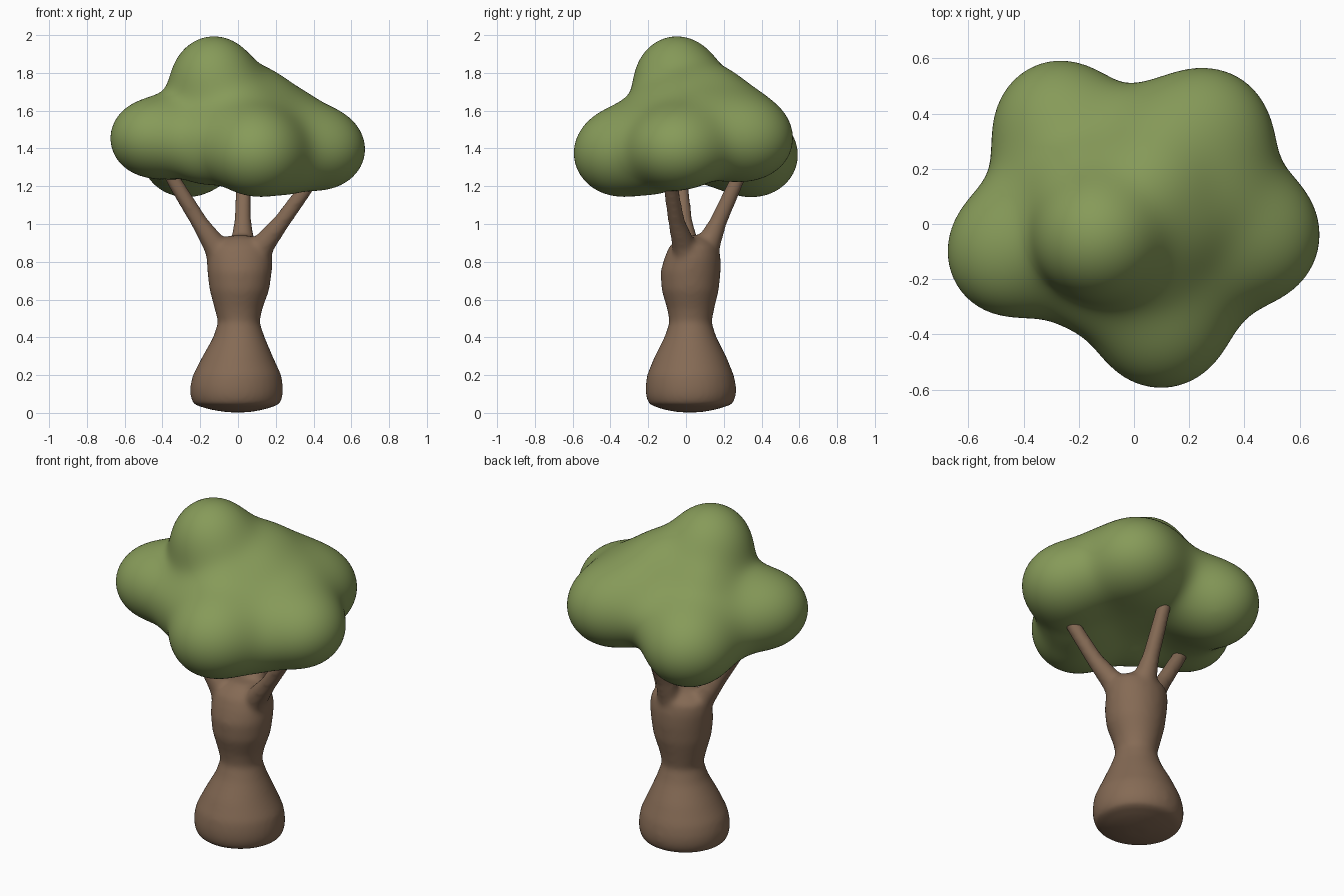
import bpy, bmesh, math
from mathutils import Vector


def finish(bm, name, color):
    bmesh.ops.recalc_face_normals(bm, faces=bm.faces[:])
    for f in bm.faces:
        f.smooth = True
    mesh = bpy.data.meshes.new(name)
    bm.to_mesh(mesh)
    bm.free()
    obj = bpy.data.objects.new(name, mesh)
    bpy.context.collection.objects.link(obj)
    mat = bpy.data.materials.new(name + "_color")
    mat.diffuse_color = (*color, 1)
    mesh.materials.append(mat)
    return obj


def loft(bm, rings):
    """Skin a list of closed point rings and cap both ends."""
    loops = [[bm.verts.new(p) for p in ring] for ring in rings]
    n = len(loops[0])
    for a, b in zip(loops, loops[1:]):
        for i in range(n):
            j = (i + 1) % n
            bm.faces.new((a[i], a[j], b[j], b[i]))
    bm.faces.new(loops[0][::-1])
    bm.faces.new(loops[-1])


def circle(n=32):
    return [(math.cos(2 * math.pi * i / n), math.sin(2 * math.pi * i / n)) for i in range(n)]


# Trunk sections: z, x min, x max, y min, y max
sections = [
    (0.003, -0.06, 0.06, -0.04, 0.08), (0.018, -0.15, 0.14, -0.12, 0.16),
    (0.045, -0.237, 0.222, -0.197, 0.247),
    (0.09, -0.253, 0.238, -0.213, 0.265), (0.14, -0.254, 0.239, -0.215, 0.266),
    (0.20, -0.240, 0.230, -0.207, 0.254), (0.30, -0.188, 0.184, -0.166, 0.213),
    (0.40, -0.132, 0.142, -0.115, 0.162), (0.48, -0.106, 0.115, -0.088, 0.136),
    (0.55, -0.124, 0.129, -0.10, 0.15), (0.65, -0.151, 0.166, -0.13, 0.174),
    (0.75, -0.163, 0.180, -0.135, 0.184), (0.82, -0.167, 0.183, -0.115, 0.184),
    (0.88, -0.16, 0.172, -0.09, 0.172), (0.92, -0.10, 0.125, -0.05, 0.13),
    (0.94, -0.04, 0.06, -0.01, 0.09),
]
bm = bmesh.new()
loft(bm, [[((a + b) / 2 + c * (b - a) / 2, (d + e) / 2 + s * (e - d) / 2, z)
           for c, s in circle()] for z, a, b, d, e in sections])

# Three branches: x, y, z, radius along each path
branches = [
    [(-0.06, 0.03, 0.76, 0.08), (-0.13, 0.005, 0.90, 0.062), (-0.205, -0.01, 1.01, 0.046),
     (-0.34, -0.03, 1.23, 0.041), (-0.39, -0.04, 1.33, 0.038)],
    [(0.07, 0.03, 0.76, 0.08), (0.14, -0.015, 0.90, 0.062), (0.23, -0.05, 1.01, 0.046),
     (0.36, -0.08, 1.19, 0.041), (0.43, -0.09, 1.30, 0.038)],
    [(0.02, 0.08, 0.76, 0.08), (0.025, 0.12, 0.90, 0.066), (0.025, 0.17, 1.01, 0.047),
     (0.03, 0.265, 1.22, 0.041), (0.03, 0.31, 1.33, 0.038)],
]
for path in branches:
    axis = (Vector(path[-1][:3]) - Vector(path[0][:3])).normalized()
    u = axis.cross(Vector((0, 1, 0))).normalized()
    v = axis.cross(u)
    loft(bm, [[Vector(p[:3]) + (u * c + v * s) * p[3] for c, s in circle(16)] for p in path])

# Melt trunk and branches into one soft surface
trunk = finish(bm, "trunk_and_branches", (0.235, 0.145, 0.09))
remesh = trunk.modifiers.new("blend", "REMESH")
remesh.mode = 'VOXEL'
remesh.voxel_size = 0.012
remesh.use_smooth_shade = True
soften = trunk.modifiers.new("soften", "SMOOTH")
soften.factor = 0.5
soften.iterations = 22

# Foliage lobes: center and radii, blended smoothly
lobes = [
    ((0.0, 0.04, 1.47), (0.46, 0.43, 0.20)),         # core
    ((-0.13, -0.05, 1.765), (0.22, 0.22, 0.23)),     # top
    ((-0.455, -0.10, 1.455), (0.225, 0.235, 0.205)),  # left
    ((0.445, -0.04, 1.395), (0.232, 0.24, 0.21)),    # right
    ((0.10, -0.355, 1.375), (0.24, 0.242, 0.225)),   # front
    ((-0.27, 0.35, 1.365), (0.24, 0.245, 0.225)),    # back left
    ((0.26, 0.32, 1.45), (0.24, 0.245, 0.215)),      # back right
    ((0.06, 0.13, 1.64), (0.18, 0.18, 0.18)),        # back slope
    ((0.13, 0.0, 1.59), (0.16, 0.16, 0.16)),         # right slope
    ((0.27, 0.10, 1.50), (0.16, 0.16, 0.16)),        # lower right slope
    ((0.12, 0.27, 1.54), (0.15, 0.15, 0.15)),        # lower back slope
    ((0.03, -0.13, 1.55), (0.16, 0.16, 0.16)),       # front slope
    ((-0.19, 0.12, 1.60), (0.16, 0.16, 0.16)),       # back left slope
    ((0.25, -0.19, 1.33), (0.16, 0.16, 0.15)),       # front right underside
    ((-0.17, -0.20, 1.37), (0.15, 0.14, 0.14)),      # front left underside
    ((-0.34, 0.12, 1.38), (0.13, 0.13, 0.13)),       # back left underside
]
BLEND = 0.055


def field(x, y, z):
    total = 0.0
    for (cx, cy, cz), (rx, ry, rz) in lobes:
        a, b, c = (x - cx) / rx, (y - cy) / ry, (z - cz) / rz
        k0 = math.sqrt(a * a + b * b + c * c)
        k1 = math.sqrt((a / rx) ** 2 + (b / ry) ** 2 + (c / rz) ** 2) + 1e-6
        total += math.exp(-k0 * (k0 - 1) / k1 / BLEND)
    return total - 1


# Push a sphere out to the blended surface
bm = bmesh.new()
bmesh.ops.create_icosphere(bm, subdivisions=6, radius=1)
origin = Vector((0, 0, 1.47))
for vert in bm.verts:
    d = vert.co.normalized()
    lo, hi = 0.0, 0.95
    for _ in range(13):
        mid = (lo + hi) / 2
        if field(*(origin + d * mid)) > 0:
            lo = mid
        else:
            hi = mid
    vert.co = origin + d * lo
foliage = finish(bm, "foliage", (0.24, 0.325, 0.10))
relax = foliage.modifiers.new("relax", "SMOOTH")
relax.factor = 0.5
relax.iterations = 15
